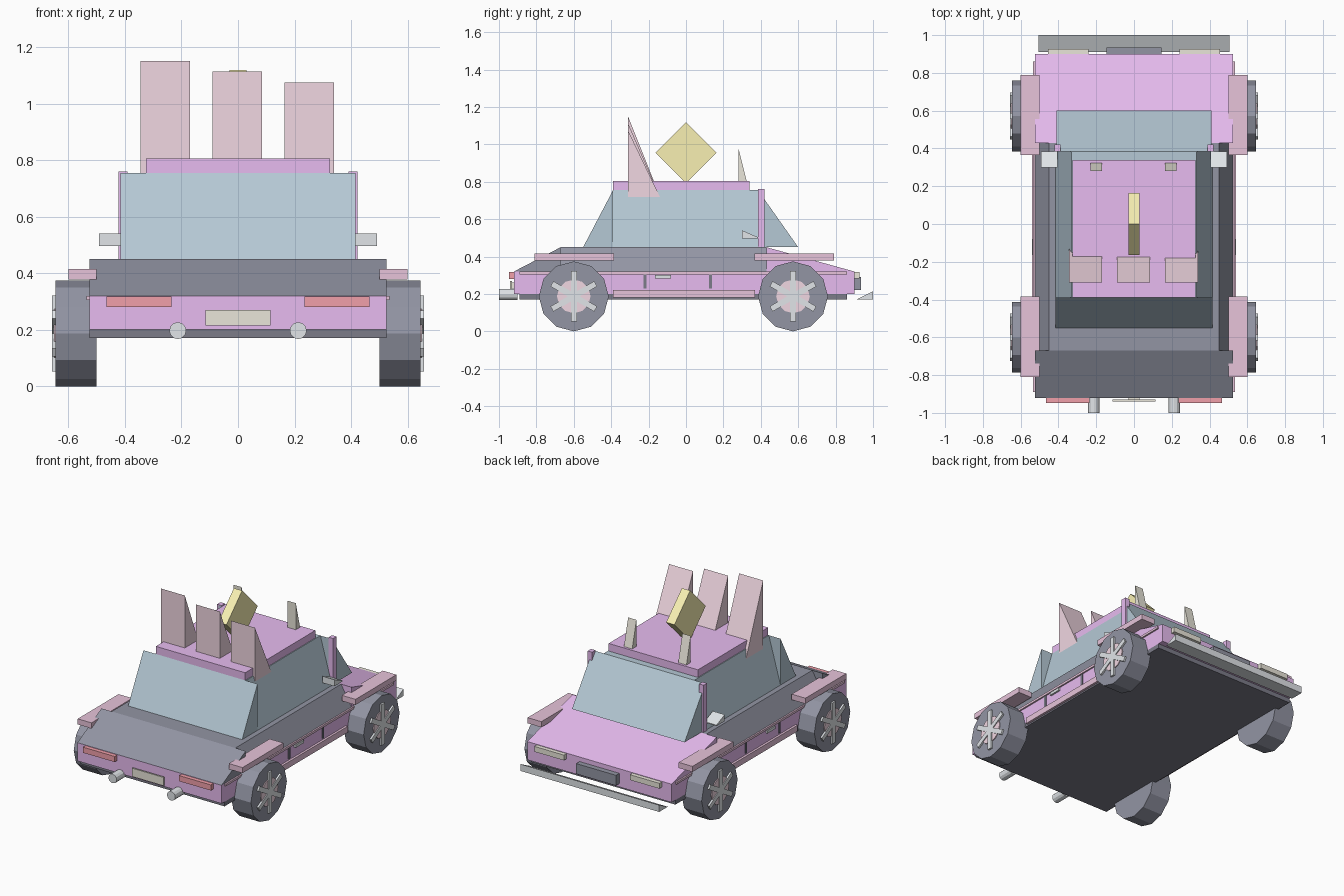
import bpy, bmesh
from math import pi
from mathutils import Matrix, Vector

if "Cube" in bpy.data.objects:
    bpy.data.objects.remove(bpy.data.objects["Cube"])

MATS = {}
COLOURS = {
    "purple": (0.80, 0.50, 0.87), "dark": (0.29, 0.30, 0.37), "black": (0.20, 0.20, 0.25),
    "glass": (0.46, 0.58, 0.66), "pink": (0.80, 0.55, 0.70), "pale_pink": (0.88, 0.68, 0.76),
    "yellow": (0.94, 0.87, 0.45), "red": (0.88, 0.35, 0.40), "cream": (0.82, 0.79, 0.70),
    "silver": (0.75, 0.78, 0.81),
}


def finish(name, bm, colour):
    bmesh.ops.recalc_face_normals(bm, faces=bm.faces)
    me = bpy.data.meshes.new(name)
    bm.to_mesh(me)
    bm.free()
    if colour not in MATS:
        MATS[colour] = bpy.data.materials.new(colour)
        MATS[colour].diffuse_color = (*COLOURS[colour], 1)
    me.materials.append(MATS[colour])
    ob = bpy.data.objects.new(name, me)
    bpy.context.collection.objects.link(ob)
    return ob


def prism(name, profile, x0, x1, colour):
    """Extrude a (y, z) profile from x0 to x1."""
    bm = bmesh.new()
    face = bm.faces.new([bm.verts.new((x0, y, z)) for y, z in profile])
    ext = bmesh.ops.extrude_face_region(bm, geom=[face])
    bmesh.ops.translate(bm, vec=(x1 - x0, 0, 0),
                        verts=[v for v in ext["geom"] if isinstance(v, bmesh.types.BMVert)])
    return finish(name, bm, colour)


def box(name, x0, x1, y0, y1, z0, z1, colour):
    return prism(name, [(y0, z0), (y1, z0), (y1, z1), (y0, z1)], x0, x1, colour)


def tapered(name, y0, y1, z0, z1, w0, w1, colour):
    """Block whose half width goes from w0 at z0 to w1 at z1."""
    ob = box(name, -w0, w0, y0, y1, z0, z1, colour)
    for v in ob.data.vertices:
        if v.co.z > (z0 + z1) / 2:
            v.co.x *= w1 / w0
    return ob


def cylinder(name, centre, r, depth, axis, sides, colour):
    bm = bmesh.new()
    bmesh.ops.create_cone(bm, cap_ends=True, segments=sides, radius1=r, radius2=r, depth=depth)
    rot = Matrix.Rotation(pi / 2, 4, "Y" if axis == "x" else "X")
    bmesh.ops.transform(bm, matrix=Matrix.Translation(centre) @ rot, verts=bm.verts)
    return finish(name, bm, colour)


# Body
box("underbody", -.525, .525, -.89, .86, .17, .20, "black")
box("lower_body", -.525, .525, -.92, .90, .20, .32, "purple")
tapered("upper_body", -.67, .43, .32, .45, .525, .45, "dark")
prism("sloped_tail", [(-.92, .32), (-.67, .32), (-.67, .45)], -.525, .525, "dark")
prism("hood", [(.43, .32), (.90, .32), (.43, .45)], -.525, .525, "purple")

# Cabin
tapered("cabin_glass", -.39, .385, .45, .755, .415, .33, "glass")
prism("tail_window", [(-.55, .45), (-.39, .45), (-.39, .755)], -.415, .415, "glass")
prism("windshield", [(.385, .45), (.60, .45), (.385, .755)], -.41, .41, "glass")
box("roof", -.325, .325, -.39, .34, .755, .805, "purple")

# Roof ornaments
for x, top in ((-.2575, 1.15), (-.0025, 1.113), (.2525, 1.075)):
    prism("roof_fin", [(-.31, .70), (-.13, .70), (-.31, top)], x - .0875, x + .0875, "pale_pink")
prism("roof_diamond", [(-.163, .955), (0, .792), (.163, .955), (0, 1.118)], -.03, .03, "yellow")
for x in (-.2, .195):
    prism("roof_horn", [(.28, .80), (.325, .80), (.28, .98)], x - .03, x + .03, "cream")

# End details
prism("splitter", [(.91, .17), (1.0, .17), (1.0, .215)], -.505, .505, "silver")
box("grille", -.145, .145, .90, .935, .222, .29, "dark")
box("licence_plate", -.115, .115, -.94, -.93, .215, .27, "cream")
box("plate_mount", -.03, .03, -.93, -.92, .23, .26, "cream")

# Side details, both sides
for s in (-1, 1):
    box("trim_strip", s * .52, s * .535, -.89, .86, .305, .32, "pink")
    box("side_skirt", s * .52, s * .54, -.39, .37, .18, .22, "pink")
    for y in (-.22, .13):
        box("door_gap", s * .52, s * .53, y - .008, y + .008, .23, .305, "black")
    box("door_handle", s * .52, s * .537, -.165, -.08, .282, .30, "silver")
    box("pillar", s * .39, s * .422, .385, .42, .45, .76, "purple")
    prism("mirror", [(.30, .497), (.385, .497), (.385, .503), (.30, .54)], s * .405, s * .492, "silver")
    box("headlight", s * .24, s * .455, .89, .927, .282, .317, "cream")
    box("tail_light", s * .235, s * .465, -.947, -.91, .28, .317, "red")
    cylinder("exhaust", (s * .213, -.95, .197), .03, .10, "y", 12, "silver")

    # Wheels and fenders
    for yc in (-.60, .572):
        y0 = -.81 if yc < 0 else .365
        box("fender", s * .50, s * .60, y0, y0 + .425, .378, .415, "pink")
        cylinder("tyre", (s * .5725, yc, .187), .187, .145, "x", 12, "dark")
        cylinder("hub", (s * .645, yc, .187), .09, .012, "x", 12, "pale_pink")
        for k in range(3):
            bar = box("spoke", s * .64, s * .657, -.016, .016, -.135, .135, "silver")
            bar.data.transform(Matrix.Translation(Vector((0, yc, .187))) @ Matrix.Rotation(k * pi / 3, 4, "X"))

for m in bpy.data.materials:
    if m.users and not m.is_grease_pencil:
        m.use_nodes = True
        m.node_tree.nodes["Principled BSDF"].inputs["Base Color"].default_value = m.diffuse_color
